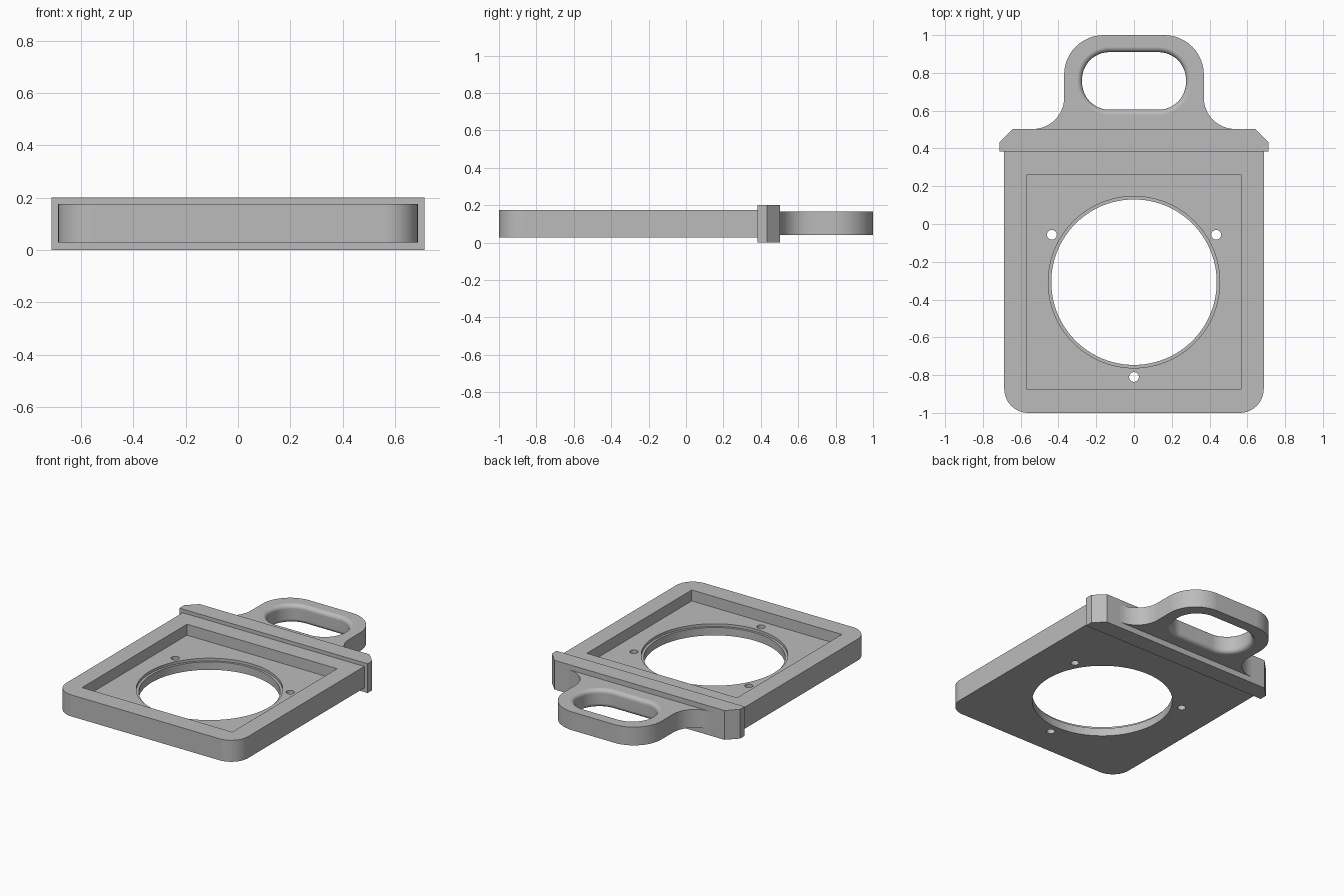
import bpy
import bmesh
from math import sin, cos, pi, radians

cube = bpy.data.objects.get("Cube")
if cube:
    bpy.data.objects.remove(cube, do_unlink=True)

grey = bpy.data.materials.new("Plain grey")
grey.use_nodes = True
GREY = (0.5, 0.5, 0.5, 1)
grey.diffuse_color = GREY
grey.node_tree.nodes["Principled BSDF"].inputs["Base Color"].default_value = GREY


def arc(cx, cy, r, start, end, steps=12):
    """Points on an arc, angles in degrees."""
    angles = [radians(start + (end - start) * i / steps) for i in range(steps + 1)]
    return [(cx + r * cos(a), cy + r * sin(a)) for a in angles]


def mirrored(half):
    """Close a right-hand outline with its mirror image."""
    return half + [(-x, y) for x, y in reversed(half)]


def circle(cx, cy, r, sides):
    return arc(cx, cy, r, 0, 360, sides)[:-1]


def slot(grow):
    """Rounded handle opening, enlarged by grow."""
    half = (arc(0.13, 0.75, 0.145 + grow, -90, 0)
            + arc(0.13, 0.765, 0.145 + grow, 0, 90))
    return mirrored(half)


def loft(name, rings):
    """Skin a stack of (outline, height) rings and cap both ends."""
    bm = bmesh.new()
    loops = [[bm.verts.new((x, y, z)) for x, y in pts] for pts, z in rings]
    n = len(loops[0])
    for a, b in zip(loops, loops[1:]):
        for i in range(n):
            j = (i + 1) % n
            bm.faces.new((a[i], a[j], b[j], b[i]))
    bm.faces.new(loops[0][::-1])
    bm.faces.new(loops[-1])
    bmesh.ops.recalc_face_normals(bm, faces=bm.faces)
    mesh = bpy.data.meshes.new(name)
    bm.to_mesh(mesh)
    bm.free()
    mesh.materials.append(grey)
    obj = bpy.data.objects.new(name, mesh)
    bpy.context.collection.objects.link(obj)
    return obj


def prism(name, outline, low, high):
    return loft(name, [(outline, low), (outline, high)])


def cut(obj, cutter):
    """Subtract the cutter, apply the result and discard the cutter."""
    mod = obj.modifiers.new("cut", "BOOLEAN")
    mod.operation = "DIFFERENCE"
    mod.solver = "EXACT"
    mod.object = cutter
    bpy.context.view_layer.objects.active = obj
    bpy.ops.object.modifier_apply(modifier=mod.name)
    bpy.data.objects.remove(cutter, do_unlink=True)


def smooth(obj):
    bpy.ops.object.select_all(action="DESELECT")
    obj.select_set(True)
    bpy.context.view_layer.objects.active = obj
    bpy.ops.object.shade_smooth_by_angle(angle=radians(30))
    mod = obj.modifiers.new("flat_face_normals", "WEIGHTED_NORMAL")
    mod.keep_sharp = True


# Main plate with rounded front corners
plate = prism("plate", mirrored(arc(0.56, -0.873, 0.127, -90, 0) + [(0.687, 0.39)]),
              0.028, 0.175)

# Square recess, stepped round opening and three screw holes
FLOOR, LEDGE = 0.1, 0.082
CENTRE_Y = -0.308
cut(plate, prism("recess", mirrored([(0.568, -0.873), (0.568, 0.26)]), FLOOR, 0.3))
cut(plate, prism("ledge", circle(0, CENTRE_Y, 0.454, 96), LEDGE, 0.3))
cut(plate, prism("opening", circle(0, CENTRE_Y, 0.438, 96), -0.1, 0.3))
for angle in (30, 150, 270):
    a = radians(angle)
    cut(plate, prism("screw_hole", circle(0.502 * cos(a), CENTRE_Y + 0.502 * sin(a), 0.026, 24),
                     -0.1, 0.3))
smooth(plate)

# Thicker cross flange with chamfered back corners
flange = prism("flange", mirrored([(0.712, 0.383), (0.712, 0.433), (0.642, 0.503)]), 0, 0.2)

# Carrying handle flaring into the flange
BOTTOM, TOP = 0.04, 0.165
outline = mirrored([(0.535, 0.49)] + arc(0.535, 0.668, 0.165, 270, 180)
                   + arc(0.16, 0.79, 0.21, 0, 90))
handle = prism("handle", outline, BOTTOM, TOP)

# Handle opening with rounded rims above and below
R = 0.028
steps = [radians(15 * i) for i in range(7)]
rim = [(R * (1 - sin(a)), R * (1 - cos(a))) for a in steps]
rings = [(slot(R), BOTTOM - 0.05)]
rings += [(slot(g), BOTTOM + d) for g, d in rim]
rings += [(slot(g), TOP - d) for g, d in reversed(rim)]
rings += [(slot(R), TOP + 0.05)]
cut(handle, loft("handle_opening", rings))
smooth(handle)
